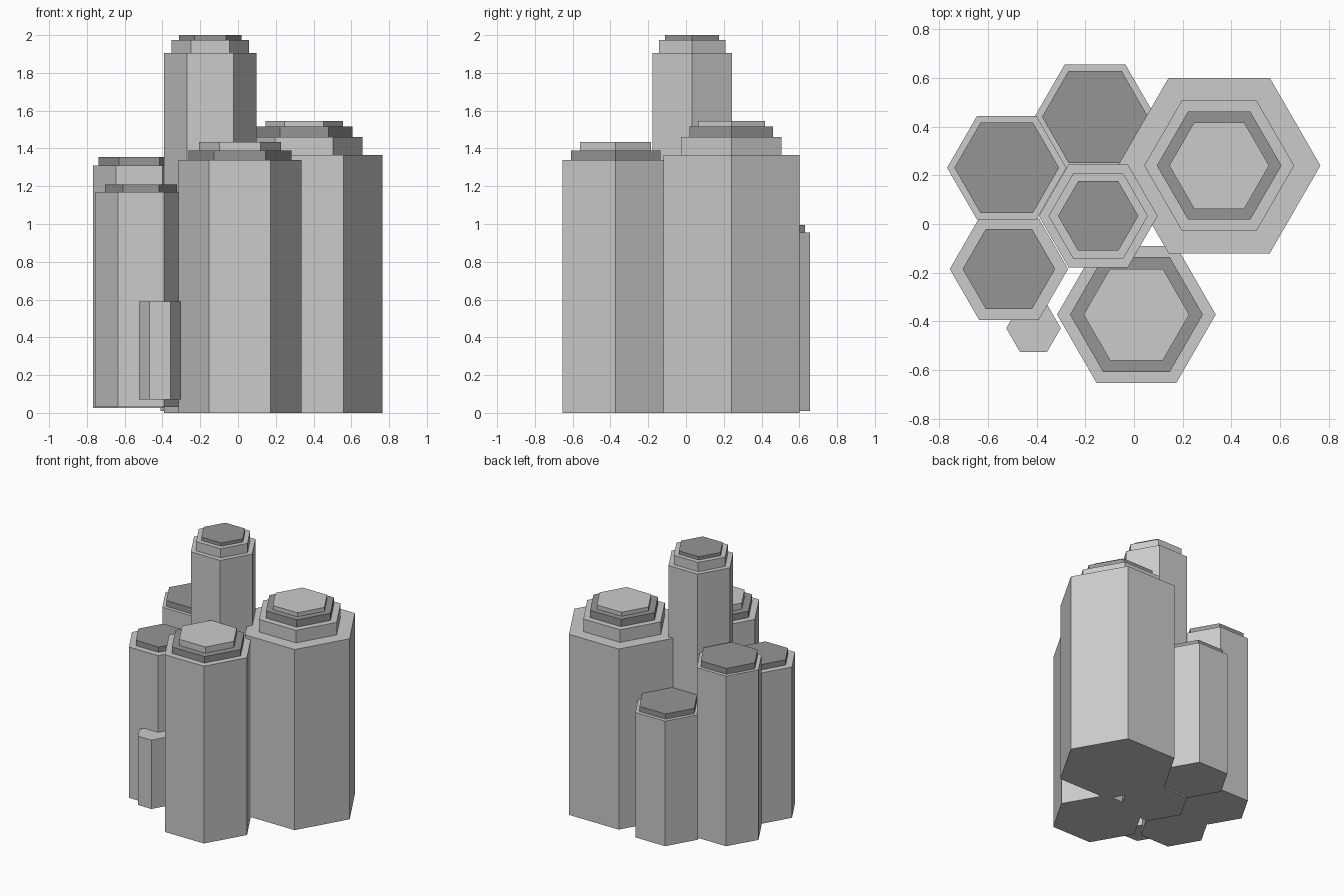
import bpy, bmesh, math

if "Cube" in bpy.data.objects:
    bpy.data.objects.remove(bpy.data.objects["Cube"])

dark = bpy.data.materials.new("dark_cap")
dark.diffuse_color = (0.3, 0.3, 0.3, 1)
dark.use_nodes = True
dark.node_tree.nodes["Principled BSDF"].inputs["Base Color"].default_value = dark.diffuse_color


def hex_prism(name, x, y, r, z0, z1, is_dark):
    bm = bmesh.new()
    ring = [bm.verts.new((r * math.cos(i * math.pi / 3),
                          r * math.sin(i * math.pi / 3), 0)) for i in range(6)]
    base = bm.faces.new(ring)
    top = bmesh.ops.extrude_face_region(bm, geom=[base], use_keep_orig=True)
    verts = [v for v in top["geom"] if isinstance(v, bmesh.types.BMVert)]
    bmesh.ops.translate(bm, vec=(0, 0, z1 - z0), verts=verts)
    bmesh.ops.recalc_face_normals(bm, faces=bm.faces)
    mesh = bpy.data.meshes.new(name)
    bm.to_mesh(mesh)
    bm.free()
    if is_dark:
        mesh.materials.append(dark)
    obj = bpy.data.objects.new(name, mesh)
    obj.location = (x, y, z0)
    bpy.context.collection.objects.link(obj)


# name: centre x, centre y, base z, tiers of (radius, top z, dark)
columns = {
    "right_column": (0.35, 0.24, 0, [(0.416, 1.365, 0), (0.308, 1.46, 0),
                                     (0.256, 1.515, 1), (0.205, 1.545, 0)]),
    "centre_column": (-0.147, 0.033, 0, [(0.244, 1.905, 0), (0.204, 1.975, 0),
                                         (0.165, 2.0, 1)]),
    "front_column": (0.01, -0.372, 0, [(0.326, 1.34, 0), (0.273, 1.388, 1),
                                       (0.217, 1.435, 0)]),
    "back_column": (-0.16, 0.44, 0.01, [(0.249, 0.955, 0), (0.218, 0.995, 1)]),
    "left_back_column": (-0.523, 0.231, 0.025, [(0.245, 1.31, 0), (0.215, 1.355, 1)]),
    "left_front_column": (-0.514, -0.185, 0.03, [(0.243, 1.17, 0), (0.19, 1.21, 1)]),
    "small_column": (-0.413, -0.428, 0.07, [(0.112, 0.59, 0)]),
}

# stack each column's shaft and its stepped caps
for name, (x, y, z, tiers) in columns.items():
    for i, (r, top, is_dark) in enumerate(tiers):
        part = name + "_shaft" if i == 0 else f"{name}_cap_{i}"
        hex_prism(part, x, y, r, z, top, is_dark)
        z = top
